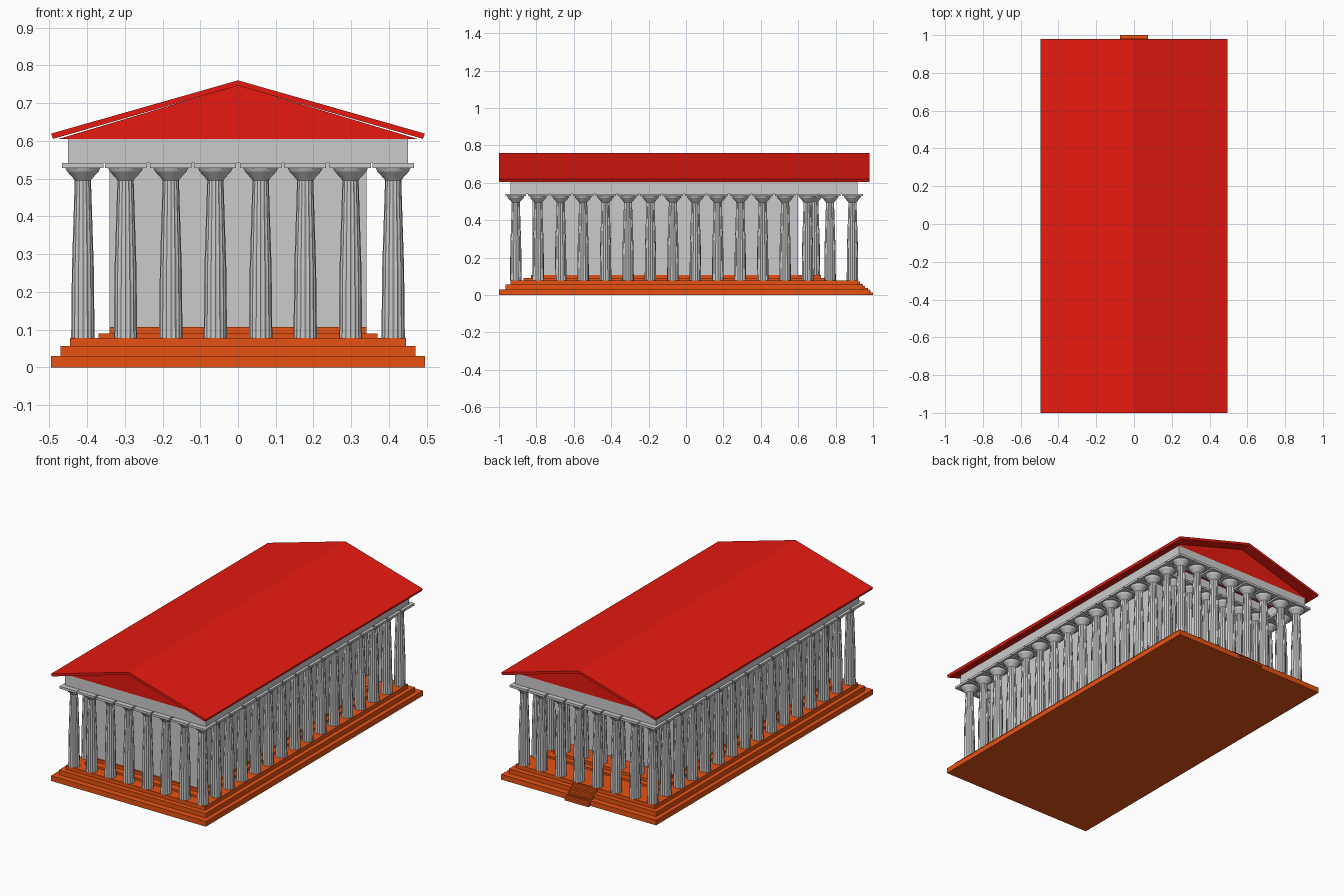
import bpy, bmesh, math

if "Cube" in bpy.data.objects:
    bpy.data.objects.remove(bpy.data.objects["Cube"])

YC = -0.01  # the building sits slightly forward because of the back stair


def material(name, color):
    m = bpy.data.materials.new(name)
    m.diffuse_color = color
    m.use_nodes = True
    m.node_tree.nodes["Principled BSDF"].inputs["Base Color"].default_value = m.diffuse_color
    return m


ORANGE = material("terracotta", (0.8, 0.085, 0.006, 1))
RED = material("roof_red", (0.8, 0.01, 0.005, 1))


def finish(name, bm, mat=None):
    bmesh.ops.recalc_face_normals(bm, faces=bm.faces)
    me = bpy.data.meshes.new(name)
    bm.to_mesh(me)
    bm.free()
    ob = bpy.data.objects.new(name, me)
    bpy.context.collection.objects.link(ob)
    if mat:
        me.materials.append(mat)
    return ob


def add_box(bm, x0, x1, y0, y1, z0, z1):
    verts = bmesh.ops.create_cube(bm, size=1)["verts"]
    bmesh.ops.scale(bm, vec=(x1 - x0, y1 - y0, z1 - z0), verts=verts)
    bmesh.ops.translate(bm, vec=((x0 + x1) / 2, (y0 + y1) / 2, (z0 + z1) / 2), verts=verts)


def box(name, x0, x1, y0, y1, z0, z1, mat=None):
    bm = bmesh.new()
    add_box(bm, x0, x1, y0, y1, z0, z1)
    return finish(name, bm, mat)


def prism(name, points, y0, y1, mat):
    """Extrude an xz outline along y."""
    bm = bmesh.new()
    face = bm.faces.new([bm.verts.new((x, y0, z)) for x, z in points])
    ext = bmesh.ops.extrude_face_region(bm, geom=[face])["geom"]
    bmesh.ops.translate(bm, vec=(0, y1 - y0, 0),
                        verts=[v for v in ext if isinstance(v, bmesh.types.BMVert)])
    return finish(name, bm, mat)


def column_mesh(name, z0, z1, flutes=16):
    """Fluted tapering shaft, flared capital and square abacus."""
    rings = [(0.031, z0, 0.93), (0.029, z0 + (z1 - z0) * 0.4, 0.93),
             (0.0215, z1 - 0.046, 0.93), (0.024, z1 - 0.042, 1),
             (0.042, z1 - 0.022, 1), (0.046, z1 - 0.013, 1)]
    bm = bmesh.new()
    n = flutes * 2
    loops = []
    for r, z, groove in rings:
        loop = []
        for i in range(n):
            a = math.tau * i / n
            rr = r * (groove if i % 2 else 1)
            loop.append(bm.verts.new((rr * math.cos(a), rr * math.sin(a), z)))
        loops.append(loop)
    for lo, hi in zip(loops, loops[1:]):
        for i in range(n):
            j = (i + 1) % n
            bm.faces.new((lo[i], lo[j], hi[j], hi[i]))
    bm.faces.new(loops[0])
    bm.faces.new(loops[-1])
    add_box(bm, -0.055, 0.055, -0.055, 0.055, z1 - 0.013, z1)
    return finish(name, bm)


def place_columns(name, z0, z1, spots):
    first = column_mesh(name, z0, z1)
    for k, (x, y) in enumerate(spots):
        ob = first if k == 0 else bpy.data.objects.new(name, first.data)
        if k:
            bpy.context.collection.objects.link(ob)
        ob.location = (x, y, 0)


# stepped platform
for i, (hx, hy, z0, z1) in enumerate([(0.495, 0.99, 0, 0.03), (0.47, 0.955, 0.03, 0.056),
                                      (0.445, 0.927, 0.056, 0.078)]):
    box(f"platform_step_{i + 1}", -hx, hx, YC - hy, YC + hy, z0, z1, ORANGE)

# inner steps below the hall
box("hall_step_lower", -0.37, 0.37, -0.87, 0.755, 0.078, 0.09, ORANGE)
box("hall_step_upper", -0.34, 0.34, -0.83, 0.722, 0.09, 0.107, ORANGE)

# narrow stair at the back
bm = bmesh.new()
for i in range(6):
    add_box(bm, -0.075, 0.075, 0.90, 1.0 - i * 0.014, 0.012 * i, 0.012 * (i + 1))
finish("back_stair", bm, ORANGE)

# hall walls and the beam over the back porch
box("hall_wall", -0.34, 0.34, -0.82, 0.60, 0.107, 0.605)
box("porch_beam", -0.34, 0.34, 0.65, 0.722, 0.545, 0.605)
for s in (-1, 1):
    a, b = sorted((s * 0.27, s * 0.34))
    box("porch_side_beam", a, b, 0.60, 0.65, 0.545, 0.605)

# outer colonnade: 8 across the ends, 16 along the sides
xs = [s * v for v in (0.06, 0.178, 0.298, 0.411) for s in (-1, 1)]
ys = [-0.91 + 0.12 * i for i in range(16)]
spots = [(x, y) for x in xs for y in (ys[0], ys[-1])]
spots += [(s * 0.411, y) for y in ys[1:-1] for s in (-1, 1)]
place_columns("outer_column", 0.078, 0.541, spots)

# porch columns at the back
place_columns("porch_column", 0.107, 0.545, [(-0.295 + 0.118 * i, 0.686) for i in range(6)])

# beam ring resting on the outer columns
y0, y1 = YC - 0.927, YC + 0.927
bm = bmesh.new()
for s in (-1, 1):
    a, b = sorted((s * 0.37, s * 0.45))
    add_box(bm, a, b, y0, y1, 0.541, 0.605)
add_box(bm, -0.37, 0.37, y0, y0 + 0.08, 0.541, 0.605)
add_box(bm, -0.37, 0.37, y1 - 0.08, y1, 0.541, 0.605)
finish("entablature", bm)

# recessed gable fill and overhanging roof shell
prism("gable", [(-0.475, 0.605), (0.475, 0.605), (0, 0.747)], y0, y1, RED)
prism("roof", [(-0.49, 0.605), (-0.495, 0.619), (0, 0.76), (0.495, 0.619),
               (0.49, 0.605), (0, 0.746)], -1.0, 0.98, RED)
